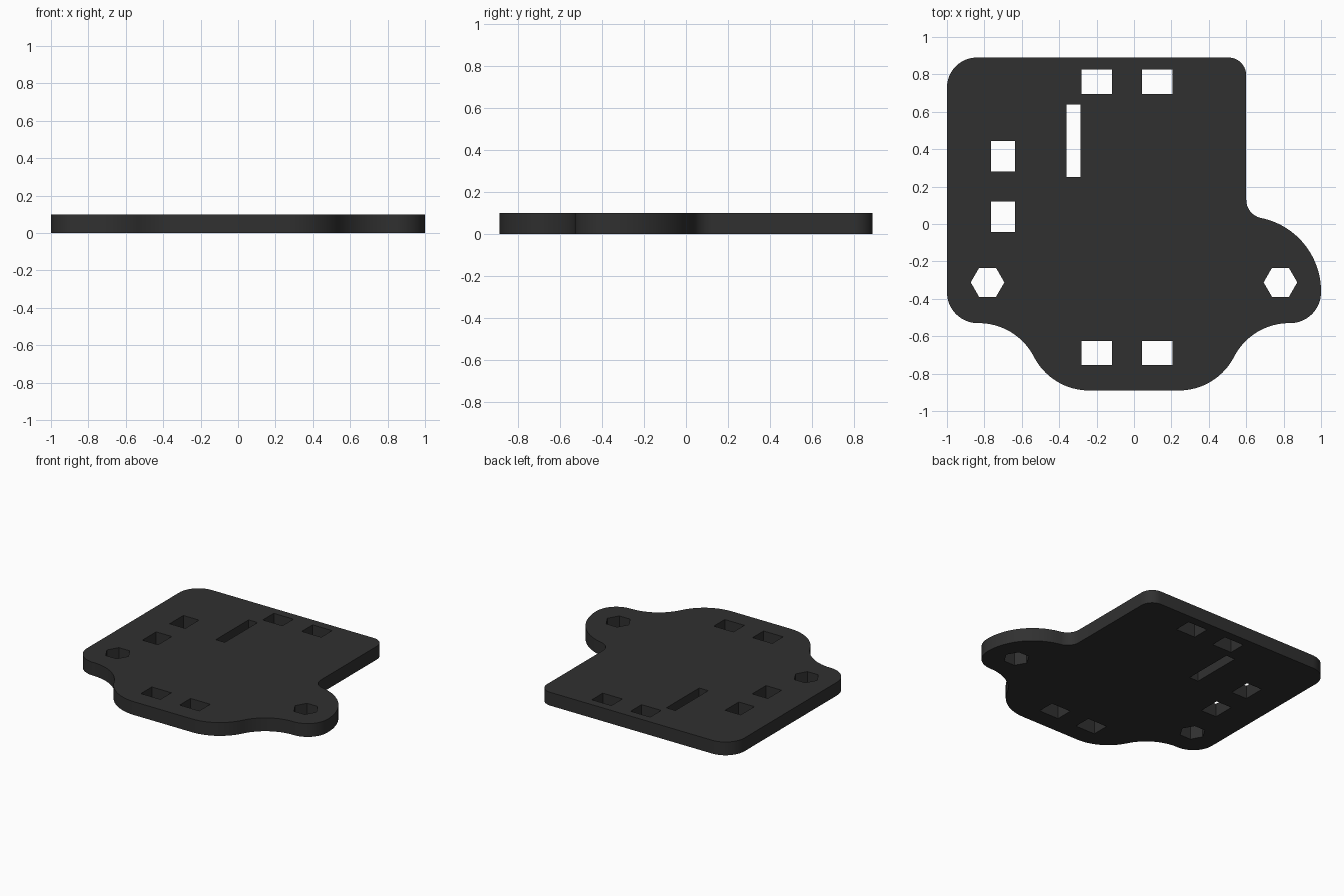
import bpy, bmesh
from math import sin, cos, radians, degrees, atan2, hypot

if "Cube" in bpy.data.objects:
    bpy.data.objects.remove(bpy.data.objects["Cube"])

THICK = 0.1


def arc(cx, cy, r, a0, a1, n=16):
    """Points along an arc, angles in degrees."""
    return [(cx + r * cos(radians(a0 + (a1 - a0) * i / n)),
             cy + r * sin(radians(a0 + (a1 - a0) * i / n))) for i in range(n + 1)]


def rect(x0, y0, x1, y1):
    return [(x0, y0), (x1, y0), (x1, y1), (x0, y1)]


# Rounded ear corner and S-curve into the bottom tab (left side, going inward)
x0, y0, x1, y1 = -0.83, -0.53, -0.24, -0.89
dx, dy = x1 - x0, y0 - y1
theta = 2 * atan2(dy, dx)
R = dx / sin(theta) / 2
t = degrees(theta)
lower_left = (arc(-0.835, -0.365, 0.165, 180, 270)
              + arc(x0, y0 - R, R, 90, 90 - t)
              + arc(x1, y1 + R, R, 270 - t, 270)[1:])
lower_right = [(-x, y) for x, y in reversed(lower_left)]

# Right ear: large arc blended into the straight edge by a small fillet
ear_y, ear_r, fil = -0.36, 0.4, 0.1
fil_y = ear_y + ((ear_r + fil) ** 2 - fil ** 2) ** 0.5
a = degrees(atan2(fil_y - ear_y, fil))
outline = (lower_left + lower_right
           + arc(0.6, ear_y, ear_r, 0, a, 24)
           + arc(0.6 + fil, fil_y, fil, a + 180, 180, 12)[1:]
           + arc(0.505, 0.795, 0.095, 0, 90)
           + arc(-0.84, 0.73, 0.16, 90, 180))

# Strap windows, slot and hexagonal nut holes
holes = [rect(-0.36, 0.25, -0.285, 0.64)]
for ya, yb in ((0.695, 0.825), (-0.755, -0.625)):
    for xa in (-0.28, 0.043):
        holes.append(rect(xa, ya, xa + 0.163, yb))
for ya in (0.28, -0.043):
    holes.append(rect(-0.765, ya, -0.635, ya + 0.163))
for side in (-1, 1):
    holes.append(arc(side * 0.783, -0.312, 0.09, 0, 300, 5))

# Fill the profile around the holes
bm = bmesh.new()
for loop in [outline] + holes:
    pts = [p for i, p in enumerate(loop)
           if hypot(p[0] - loop[i - 1][0], p[1] - loop[i - 1][1]) > 1e-4]
    vs = [bm.verts.new((x, y, THICK / 2)) for x, y in pts]
    for i, v in enumerate(vs):
        bm.edges.new((vs[i - 1], v))
bmesh.ops.triangle_fill(bm, use_beauty=True, edges=bm.edges[:], normal=(0, 0, 1))
for f in bm.faces:
    f.normal_update()
    if f.normal.z < 0:
        f.normal_flip()
mesh = bpy.data.meshes.new("mounting_plate")
bm.to_mesh(mesh)
bm.free()
plate = bpy.data.objects.new("mounting_plate", mesh)
bpy.context.collection.objects.link(plate)

# Thickness
solid = plate.modifiers.new("thickness", 'SOLIDIFY')
solid.thickness = THICK
solid.offset = 0
bpy.context.view_layer.objects.active = plate
plate.select_set(True)
bpy.ops.object.modifier_apply(modifier=solid.name)
bpy.ops.object.shade_smooth_by_angle(angle=radians(30))

# Dark plastic
mat = bpy.data.materials.new("dark_plastic")
mat.diffuse_color = (0.03, 0.03, 0.03, 1)
mat.use_nodes = True
mat.node_tree.nodes["Principled BSDF"].inputs["Base Color"].default_value = mat.diffuse_color
mesh.materials.append(mat)
